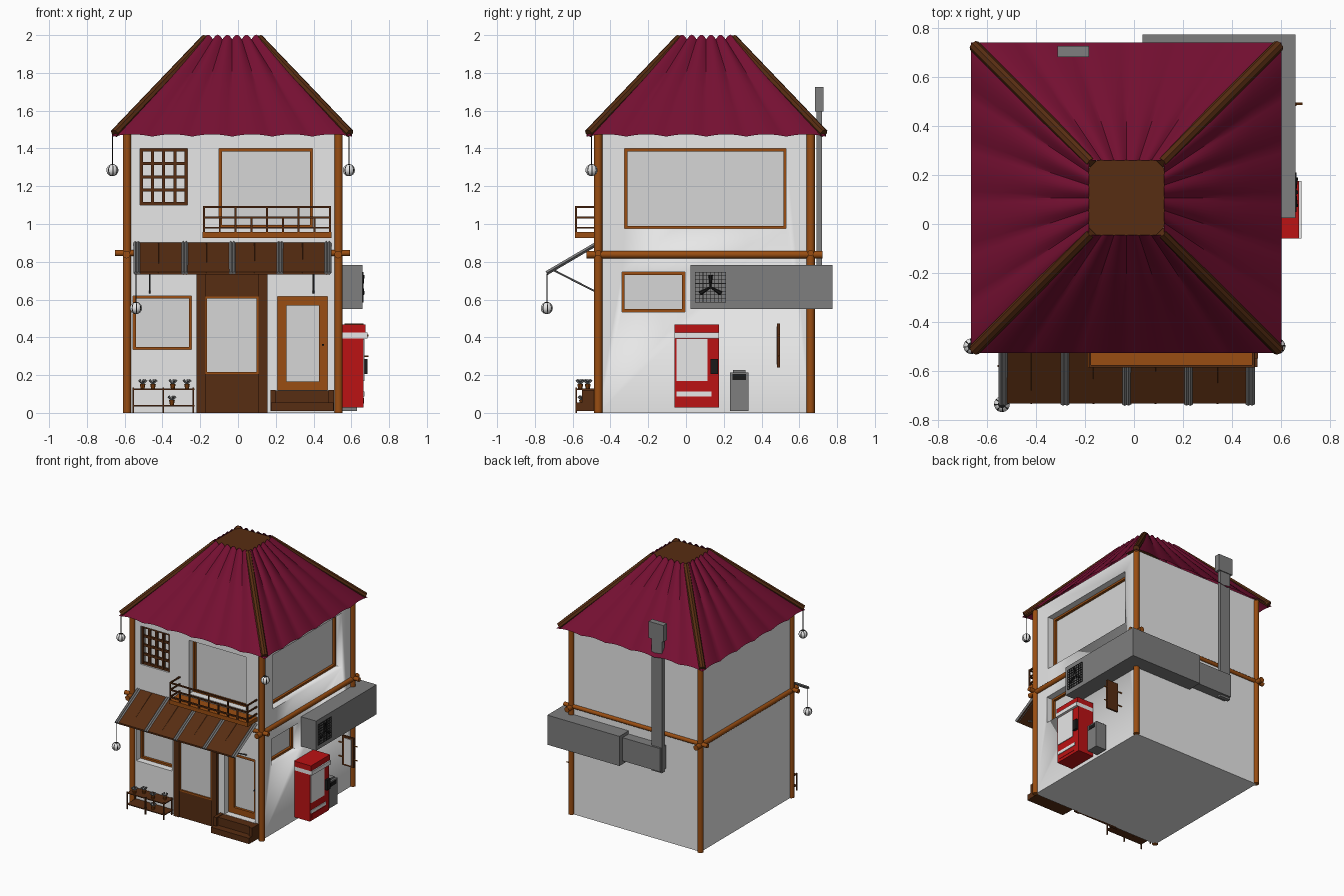
import bpy, bmesh, math
from mathutils import Vector

if "Cube" in bpy.data.objects:
    bpy.data.objects.remove(bpy.data.objects["Cube"], do_unlink=True)


def material(name, r, g, b):
    m = bpy.data.materials.new(name)
    m.use_nodes = True
    m.diffuse_color = (r, g, b, 1)
    m.node_tree.nodes["Principled BSDF"].inputs["Base Color"].default_value = (r, g, b, 1)
    return m


PLASTER = material("plaster", 0.8, 0.8, 0.8)
GLASS = material("glass", 0.67, 0.67, 0.67)
DARK = material("dark_wood", 0.095, 0.026, 0.006)
WOOD = material("warm_wood", 0.32, 0.075, 0.006)
CLOTH = material("maroon_roof", 0.18, 0.005, 0.032)
METAL = material("grey_metal", 0.21, 0.21, 0.21)
RED = material("red_paint", 0.5, 0.006, 0.007)
BLACK = material("black", 0.01, 0.01, 0.01)

# Wall planes and roof outline
LEFT, RIGHT, FRONT, BACK = -0.59, 0.53, -0.465, 0.66


class Part:
    """Collects boxes and rods, then becomes one object."""

    def __init__(self, name, *mats):
        self.name, self.mats, self.bm = name, mats, bmesh.new()

    def paint(self, verts, mi):
        for f in {f for v in verts for f in v.link_faces}:
            f.material_index = mi

    def box(self, a, b, mi=0):
        vs = bmesh.ops.create_cube(self.bm, size=1)["verts"]
        for v in vs:
            v.co = Vector([(p + q) / 2 + c * abs(q - p) for p, q, c in zip(a, b, v.co)])
        self.paint(vs, mi)

    def rod(self, a, b, r, mi=0, sides=12, r2=None):
        a, b = Vector(a), Vector(b)
        vs = bmesh.ops.create_cone(self.bm, cap_ends=True, segments=sides, radius1=r,
                                   radius2=r if r2 is None else r2, depth=(b - a).length)["verts"]
        rot = (b - a).to_track_quat("Z", "Y")
        for v in vs:
            v.co = rot @ v.co + (a + b) / 2
        self.paint(vs, mi)

    def done(self):
        mesh = bpy.data.meshes.new(self.name)
        self.bm.to_mesh(mesh)
        self.bm.free()
        ob = bpy.data.objects.new(self.name, mesh)
        bpy.context.collection.objects.link(ob)
        for m in self.mats:
            mesh.materials.append(m)
        bpy.ops.object.select_all(action="DESELECT")
        bpy.context.view_layer.objects.active = ob
        ob.select_set(True)
        bpy.ops.object.shade_smooth_by_angle(angle=math.radians(32))
        return ob


# Position on a wall: u along it, d depth into it
def front(u, d, z):
    return (u, FRONT + d, z)


def side(u, d, z):
    return (RIGHT - d, u, z)


def border(part, at, u0, u1, z0, z1, d0, d1, w, mi=0):
    for a, b, c, e in ((u0, u0 + w, z0, z1), (u1 - w, u1, z0, z1),
                       (u0 + w, u1 - w, z0, z0 + w), (u0 + w, u1 - w, z1 - w, z1)):
        part.box(at(a, d0, c), at(b, d1, e), mi)


cutter = Part("recess_cutter", PLASTER)


def window(name, at, u0, u1, z0, z1, w=0.015, depth=0.08):
    cutter.box(at(u0, -0.05, z0), at(u1, depth, z1))
    p = Part(name, WOOD, GLASS)
    border(p, at, u0, u1, z0, z1, depth - 0.03, depth + 0.01, w)
    p.box(at(u0 + w, depth - 0.01, z0 + w), at(u1 - w, depth + 0.01, z1 - w), 1)
    p.done()


# Windows and side door
window("upper_front_window", front, -0.10, 0.395, 0.98, 1.40)
window("lower_front_window", front, -0.555, -0.245, 0.335, 0.62)
window("upper_side_window", side, -0.325, 0.53, 0.975, 1.40)
window("lower_side_window", side, -0.34, -0.005, 0.535, 0.745)
window("small_door", front, 0.21, 0.475, 0.12, 0.615, w=0.046)
handle = Part("door_handle", BLACK)
handle.rod(front(0.45, 0.02, 0.36), front(0.45, 0.06, 0.36), 0.006)
handle.done()

# Lattice window
cutter.box(front(-0.52, -0.05, 1.10), front(-0.267, 0.06, 1.40))
lattice = Part("lattice_window", DARK)
for i in range(5):
    u, z = -0.512 + i * 0.0593, 1.108 + i * 0.071
    lattice.box(front(u - 0.008, 0.01, 1.10), front(u + 0.008, 0.03, 1.40))
    lattice.box(front(-0.52, 0.012, z - 0.008), front(-0.267, 0.028, z + 0.008))
lattice.done()

# House walls with recesses cut out
walls = Part("house_walls", PLASTER)
walls.box((LEFT, FRONT, 0), (RIGHT, BACK, 1.52))
walls, cut = walls.done(), cutter.done()
cut.hide_render = True
mod = walls.modifiers.new("recesses", "BOOLEAN")
mod.operation, mod.object, mod.solver = "DIFFERENCE", cut, "EXACT"
bpy.context.view_layer.objects.active = walls
bpy.ops.object.modifier_apply(modifier=mod.name)
bpy.data.objects.remove(cut, do_unlink=True)

# Corner posts and waist poles
frame = Part("timber_frame", WOOD)
for x in (LEFT, RIGHT):
    frame.rod((x + 0.002, FRONT, 0), (x + 0.002, FRONT, 1.51), 0.022)
    frame.rod((x + 0.002, BACK, 0), (x + 0.002, BACK, 1.51), 0.022)
    frame.rod((x, FRONT - 0.062, 0.838), (x, BACK + 0.062, 0.838), 0.02)
for y in (FRONT, BACK):
    frame.rod((LEFT - 0.062, y, 0.846), (RIGHT + 0.062, y, 0.846), 0.016)
frame.done()

# Pleated roof sheet, mirrored round four sides
CX, CY, OUT, TOP = -0.031, 0.107, 0.635, 0.153
roof = Part("pleated_roof", CLOTH)
COLS, ROWS = 48, 4
for k in range(4):
    c, s = [(1, 0), (0, 1), (-1, 0), (0, -1)][k]
    grid = []
    for j in range(ROWS + 1):
        h = j / ROWS
        half = OUT + (TOP - OUT) * h
        line = []
        for i in range(COLS + 1):
            t = i / COLS
            wave = abs(math.sin(6 * math.pi * t))
            z = 1.463 + 0.515 * h + (0.012 + 0.012 * h) * wave
            u = half * (2 * t - 1)
            line.append(roof.bm.verts.new((CX + c * u + s * half, CY + s * u - c * half, z)))
        grid.append(line)
    for j in range(ROWS):
        for i in range(COLS):
            roof.bm.faces.new((grid[j][i], grid[j][i + 1], grid[j + 1][i + 1], grid[j + 1][i]))
roof.done()

# Roof ridges and clipped square cap
ridges = Part("roof_ridges", DARK)
for sx in (-1, 1):
    for sy in (-1, 1):
        ridges.rod((CX + sx * 0.622, CY + sy * 0.622, 1.48),
                   (CX + sx * 0.142, CY + sy * 0.142, 1.982), 0.024, sides=8)
ridges.done()
cap = Part("roof_cap", DARK)
ring = [(a, b) for sx, sy in ((1, 1), (-1, 1), (-1, -1), (1, -1))
        for a, b in ([(sx * 0.155, sy * 0.12), (sx * 0.12, sy * 0.155)][::sx * sy])]
cap.bm.faces.new([cap.bm.verts.new((CX + a, CY + b, 1.985)) for a, b in ring])
cap.done()

# Main entrance
door = Part("main_door", DARK, WOOD, GLASS)
door.box(front(-0.22, -0.02, 0), front(-0.172, 0.01, 0.76))
door.box(front(0.108, -0.02, 0), front(0.155, 0.01, 0.76))
door.box(front(-0.172, -0.012, 0), front(0.108, 0.01, 0.207))
door.box(front(-0.172, -0.012, 0.615), front(0.108, 0.01, 0.76))
border(door, front, -0.175, 0.111, 0.205, 0.617, -0.015, 0.01, 0.012, 1)
door.box(front(-0.165, -0.005, 0.21), front(0.1, 0.01, 0.61), 2)
door.done()

# Steps below the small door
steps = Part("door_steps", DARK)
steps.box((0.175, -0.585, 0.01), (0.505, FRONT, 0.055))
steps.box((0.175, -0.53, 0.055), (0.505, FRONT, 0.118))
for x in (0.172, 0.48):
    steps.box((x, -0.55, 0.01), (x + 0.027, FRONT, 0.122))
steps.done()

# Awning with metal strips and struts
awning = Part("awning", DARK, METAL)
for i in range(4):
    x = -0.54 + i * 0.254
    awning.rod((x + 0.12, -0.735, 0.74), (x + 0.12, FRONT, 0.9), 0.004, 0, 4)
sheet = [awning.bm.verts.new(p) for z in (0, 0.012) for p in
         ((-0.545, -0.735, 0.733 + z), (0.48, -0.735, 0.733 + z),
          (0.48, FRONT, 0.89 + z), (-0.545, FRONT, 0.89 + z))]
for ids in ((3, 2, 1, 0), (4, 5, 6, 7), (0, 1, 5, 4), (1, 2, 6, 5), (2, 3, 7, 6), (3, 0, 4, 7)):
    awning.bm.faces.new([sheet[i] for i in ids])
for i in range(5):
    x = -0.535 + i * 0.2525
    for off in (-0.008, 0.008):
        awning.rod((x + off, -0.738, 0.74), (x + off, FRONT, 0.9), 0.011, 1, 4)
for x in (-0.468, 0.4):
    awning.rod((x, -0.70, 0.755), (x, FRONT, 0.635), 0.005, 1, 6)
awning.done()

# Balcony
balcony = Part("balcony", WOOD, DARK)
balcony.box((-0.188, -0.587, 0.925), (0.495, FRONT, 0.957))
for z in (0.98, 1.035, 1.09):
    balcony.box((-0.185, -0.587, z - 0.005), (0.493, -0.577, z + 0.005), 1)
    for x in (-0.185, 0.483):
        balcony.box((x, -0.587, z - 0.005), (x + 0.01, FRONT, z + 0.005), 1)
for i in range(9):
    x = -0.18 + i * 0.0835
    balcony.box((x - 0.005, -0.587, 0.95), (x + 0.005, -0.577, 1.035 if i % 2 else 1.095), 1)
balcony.done()

# Flower rack with pots
rack = Part("flower_rack", DARK)
for z in (0.035, 0.122):
    rack.box((-0.555, -0.583, z), (-0.23, -0.475, z + 0.007))
for x in (-0.555, -0.395, -0.237):
    for y in (-0.585, -0.485):
        rack.box((x - 0.004, y, 0), (x + 0.004, y + 0.008, 0.135))
rack.done()
for i, (x, y, z) in enumerate(((-0.505, -0.56, 0.129), (-0.45, -0.52, 0.129), (-0.345, -0.56, 0.129),
                               (-0.27, -0.52, 0.129), (-0.35, -0.55, 0.042))):
    pot = Part(f"flower_pot_{i + 1}", WOOD, METAL)
    pot.rod((x, y, z), (x, y, z + 0.025), 0.011, 0, 10, 0.016)
    for k in range(5):
        a = k * math.tau / 5
        pot.rod((x, y, z + 0.02), (x + 0.02 * math.cos(a), y + 0.02 * math.sin(a), z + 0.045), 0.003, 1, 5, 0.008)
    pot.done()

# Hanging ribbed lanterns
for name, x, y, z, top in (("upper_right_lantern", -0.665, -0.5, 1.285, 1.47),
                           ("upper_left_lantern", 0.587, -0.5, 1.285, 1.48),
                           ("awning_lantern", -0.54, -0.737, 0.555, 0.735)):
    p = Part(name, PLASTER, BLACK)
    vs = bmesh.ops.create_uvsphere(p.bm, u_segments=32, v_segments=12, radius=0.032)["verts"]
    for f in p.bm.faces:
        m = f.calc_center_median()
        rib = int((math.atan2(m.y, m.x) % math.tau) / math.tau * 32) % 4 == 0
        f.material_index = int(rib or abs(m.z) > 0.029)
    bmesh.ops.translate(p.bm, verts=vs, vec=(x, y, z))
    p.rod((x, y, z + 0.03), (x, y, top), 0.0025, 1, 6)
    p.done()

# Ventilation duct, chimney pipe and fan
duct = Part("ventilation_duct", METAL)
duct.box((RIGHT, 0.025, 0.55), (0.66, 0.775, 0.782))
duct.box((0.035, BACK, 0.55), (0.60, 0.775, 0.782))
duct.box((-0.29, BACK, 0.575), (0.04, 0.735, 0.757))
duct.box((-0.295, 0.69, 0.56), (-0.205, 0.72, 1.62))
duct.box((-0.312, 0.682, 1.595), (-0.185, 0.727, 1.725))
duct.done()
fan = Part("duct_fan", BLACK)
for i in range(9):
    y, z = 0.05 + i * 0.02, 0.585 + i * 0.02
    fan.box((0.655, y - 0.0015, 0.585), (0.664, y + 0.0015, 0.745))
    fan.box((0.655, 0.05, z - 0.0015), (0.664, 0.21, z + 0.0015))
for k in range(3):
    a = math.radians(30 + 120 * k)
    fan.rod((0.66, 0.13, 0.665), (0.66, 0.13 + 0.065 * math.cos(a), 0.665 - 0.065 * math.sin(a)),
            0.004, 0, 6, 0.012)
fan.done()

# Vending machine
vend = Part("vending_machine", RED, PLASTER, BLACK, METAL)
vend.box((RIGHT, -0.06, 0.028), (0.665, 0.175, 0.395))
vend.box((RIGHT, -0.06, 0.395), (0.685, 0.175, 0.425), 1)
vend.box((RIGHT, -0.06, 0.425), (0.675, 0.175, 0.467))
vend.box((0.66, -0.05, 0.17), (0.67, 0.115, 0.39), 1)
vend.box((0.66, 0.13, 0.205), (0.685, 0.17, 0.285), 2)
vend.box((0.66, -0.05, 0.088), (0.67, 0.135, 0.112), 1)
vend.box((0.66, -0.04, 0.05), (0.668, 0.125, 0.08))
vend.done()

# Litter bin
bin_part = Part("litter_bin", METAL, BLACK)
bin_part.box((0.54, 0.232, 0.01), (0.63, 0.33, 0.215))
bin_part.box((0.545, 0.25, 0.215), (0.615, 0.315, 0.228))
bin_part.box((0.625, 0.245, 0.175), (0.633, 0.317, 0.205), 1)
bin_part.done()

# Hanging sign board on rods
sign = Part("wall_sign", DARK, PLASTER, WOOD)
sign.box((0.565, 0.483, 0.24), (0.665, 0.497, 0.472))
sign.box((0.585, 0.478, 0.255), (0.645, 0.485, 0.457), 1)
for z in (0.30, 0.41):
    sign.rod((RIGHT, 0.492, z), (0.69, 0.492, z), 0.005, 2, 6)
sign.done()
